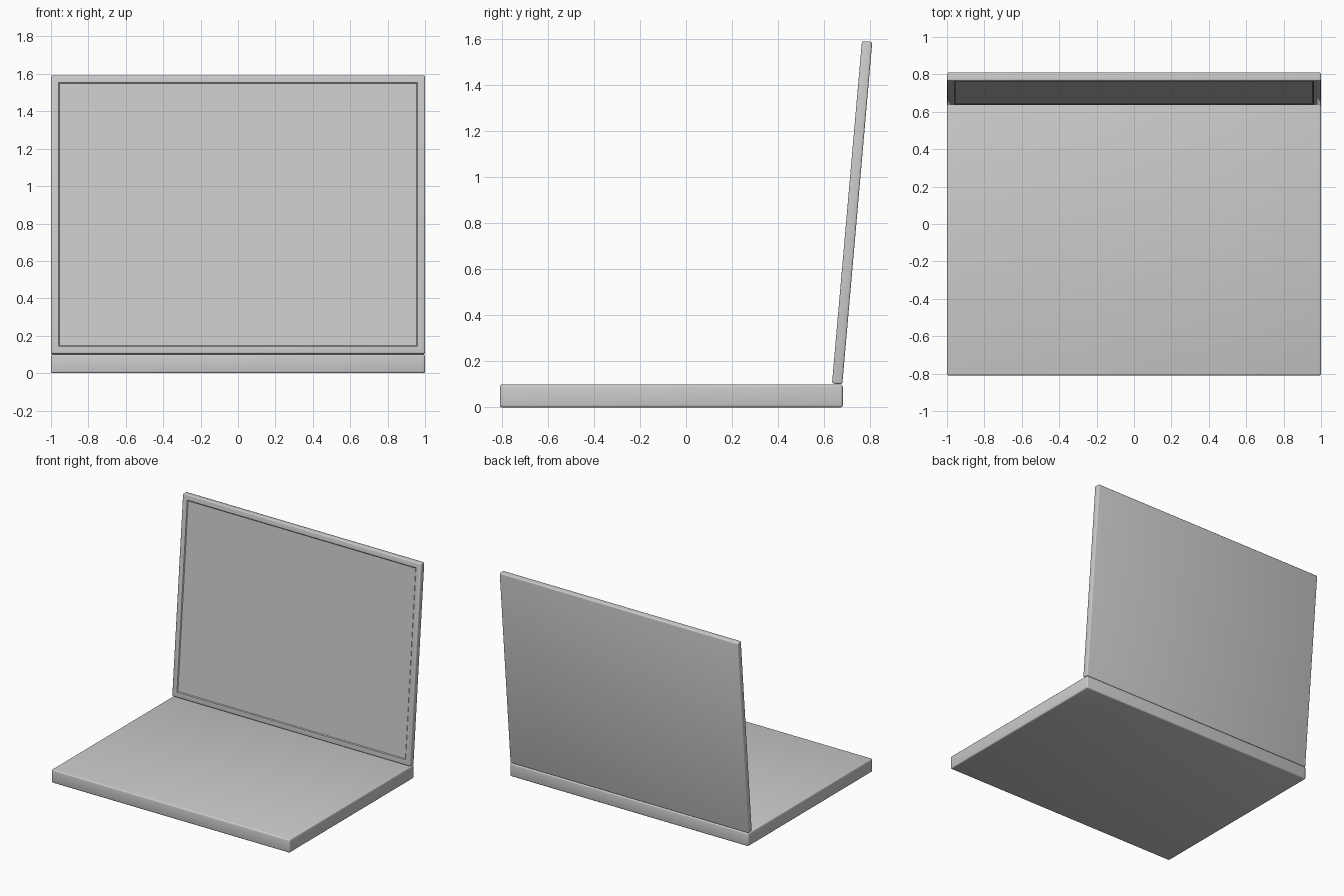
import bpy, bmesh, math
from mathutils import Vector

if "Cube" in bpy.data.objects:
    bpy.data.objects.remove(bpy.data.objects["Cube"])


def slab(name, lo, hi, bevel, recess=False):
    """Box between two corners with rounded edges, optionally a recessed front face."""
    lo, hi = Vector(lo), Vector(hi)
    bm = bmesh.new()
    bmesh.ops.create_cube(bm, size=1)
    bmesh.ops.scale(bm, vec=hi - lo, verts=bm.verts)
    bmesh.ops.translate(bm, vec=(lo + hi) / 2, verts=bm.verts)
    bmesh.ops.bevel(bm, geom=bm.edges[:], offset=bevel, offset_type='OFFSET',
                    segments=3, profile=0.5, affect='EDGES')
    if recess:
        # Thin frame around a shallow sunken screen
        bm.normal_update()
        front = max((f for f in bm.faces if f.normal.y < -0.99), key=lambda f: f.calc_area())
        bmesh.ops.inset_region(bm, faces=[front], thickness=0.045)
        bmesh.ops.inset_region(bm, faces=[front], thickness=0.008, depth=-0.005)
    mesh = bpy.data.meshes.new(name)
    bm.to_mesh(mesh)
    bm.free()
    obj = bpy.data.objects.new(name, mesh)
    bpy.context.collection.objects.link(obj)
    bpy.ops.object.select_all(action='DESELECT')
    obj.select_set(True)
    bpy.context.view_layer.objects.active = obj
    bpy.ops.object.shade_smooth_by_angle(angle=math.radians(40))
    return obj


# Keyboard base
slab("laptop_base", (-1, -0.81, 0), (1, 0.682, 0.1), 0.01)

# Screen lid, hinged at the rear edge and leaning back
lid = slab("screen_lid", (-1, 0, 0), (1, 0.045, 1.495), 0.008, recess=True)
lid.location = (0, 0.635, 0.104)
lid.rotation_euler.x = math.radians(-5)
